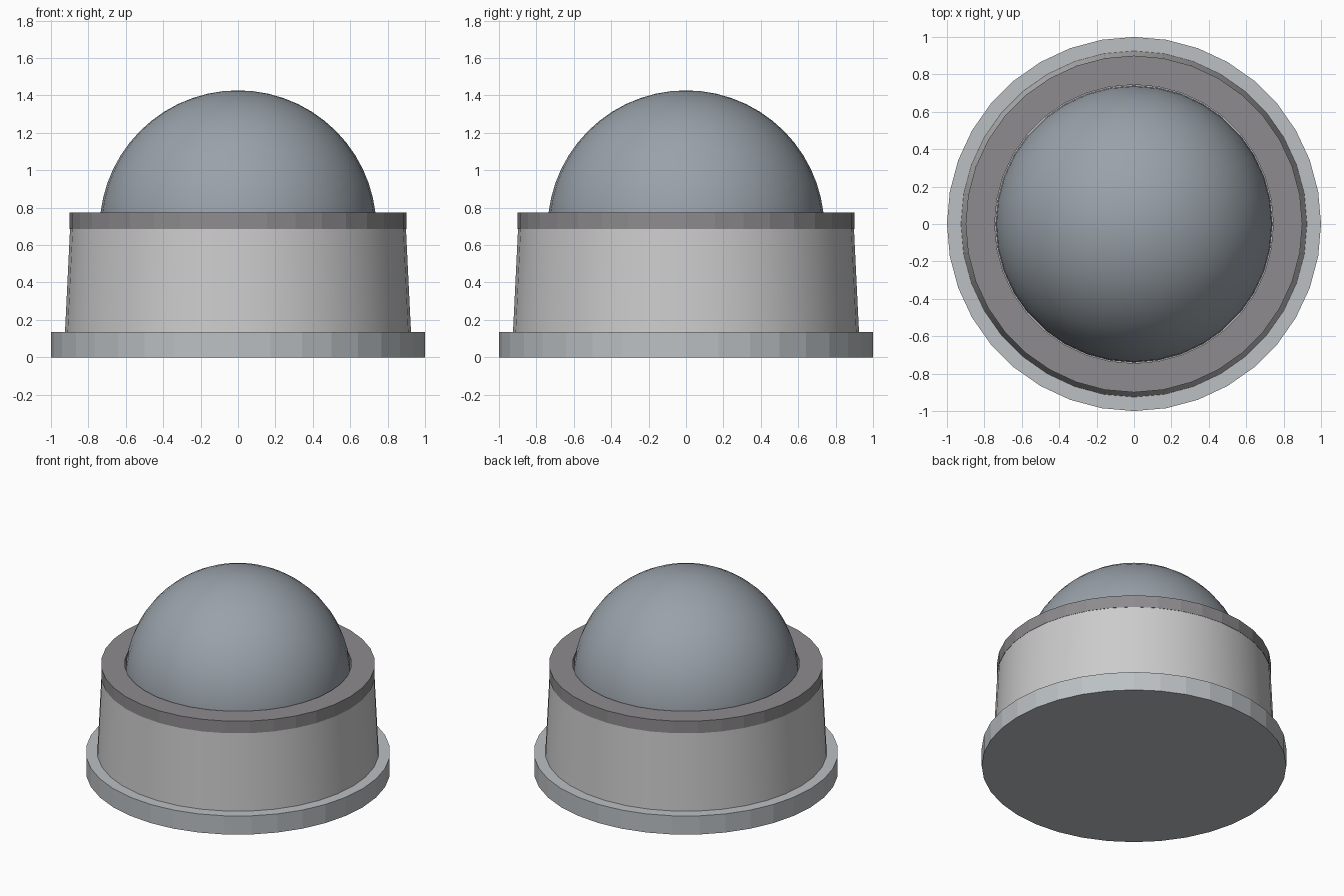
import bpy, math

if "Cube" in bpy.data.objects:
    bpy.data.objects.remove(bpy.data.objects["Cube"])

SIDES = 36


def colour(obj, rgb):
    mat = bpy.data.materials.new(obj.name + "_colour")
    mat.diffuse_color = (*rgb, 1)
    mat.use_nodes = True
    mat.node_tree.nodes["Principled BSDF"].inputs["Base Color"].default_value = mat.diffuse_color
    obj.data.materials.append(mat)


def lathe(name, profile, rgb, closed=False, smooth=False):
    """Spin an (r, z) profile around z; points at r = 0 become poles."""
    verts, rows = [], []
    for r, z in profile:
        start = len(verts)
        if r == 0:
            verts.append((0, 0, z))
            rows.append([start] * SIDES)
        else:
            for i in range(SIDES):
                a = 2 * math.pi * i / SIDES
                verts.append((r * math.cos(a), r * math.sin(a), z))
            rows.append(list(range(start, start + SIDES)))
    pairs = list(zip(rows, rows[1:]))
    if closed:
        pairs.append((rows[-1], rows[0]))
    faces = []
    for low, high in pairs:
        for i in range(SIDES):
            j = (i + 1) % SIDES
            faces.append(list(dict.fromkeys((low[i], low[j], high[j], high[i]))))
    if not closed:
        # flat caps where the profile does not end in a pole
        if profile[0][0]:
            faces.append(rows[0][::-1])
        if profile[-1][0]:
            faces.append(rows[-1])
    mesh = bpy.data.meshes.new(name)
    mesh.from_pydata(verts, [], faces)
    obj = bpy.data.objects.new(name, mesh)
    bpy.context.collection.objects.link(obj)
    if smooth:
        bpy.ops.object.select_all(action='DESELECT')
        obj.select_set(True)
        bpy.context.view_layer.objects.active = obj
        bpy.ops.object.shade_smooth_by_angle(angle=math.radians(30))
    colour(obj, rgb)
    return obj


# flat base flange
lathe("base_flange", [(1, 0), (1, 0.135)], (0.50, 0.53, 0.55))

# slightly tapered housing
lathe("housing", [(0.925, 0.135), (0.898, 0.687)], (0.66, 0.66, 0.66), smooth=True)

# dark collar around the dome
lathe("collar_ring", [(0.745, 0.687), (0.9, 0.687), (0.9, 0.775), (0.745, 0.775)],
      (0.27, 0.26, 0.27), closed=True)

# tinted hemispherical dome
R, Z0, STEPS = 0.74, 0.687, 14
arc = [(R * math.cos(k * math.pi / 2 / STEPS), Z0 + R * math.sin(k * math.pi / 2 / STEPS))
       for k in range(STEPS)]
lathe("dome", arc + [(0, Z0 + R)], (0.32, 0.36, 0.40), smooth=True)
